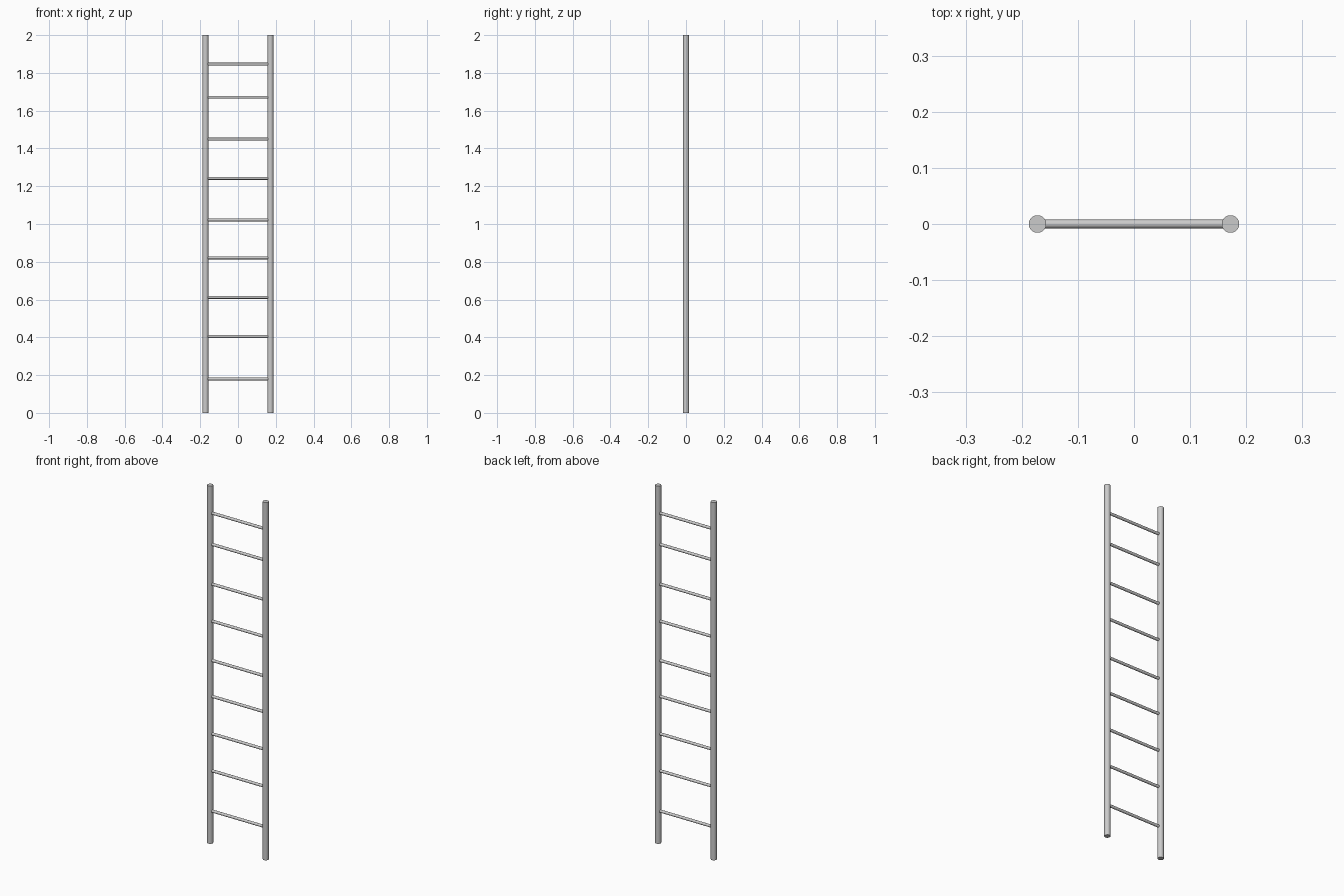
import bpy
from math import pi

if "Cube" in bpy.data.objects:
    bpy.data.objects.remove(bpy.data.objects["Cube"])

RAIL_X, RAIL_R, RUNG_R = 0.172, 0.0156, 0.0078
RUNG_HEIGHTS = (0.18, 0.405, 0.612, 0.821, 1.022, 1.242, 1.449, 1.671, 1.846)


def rod(name, radius, length, location, rotation=(0, 0, 0), sides=32):
    bpy.ops.mesh.primitive_cylinder_add(vertices=sides, radius=radius, depth=length,
                                        location=location, rotation=rotation)
    obj = bpy.context.object
    obj.name = name
    bpy.ops.object.shade_smooth_by_angle()
    return obj


# Upright round rails
for side, label in ((-1, "left"), (1, "right")):
    rod(f"{label}_rail", RAIL_R, 2.0, (side * RAIL_X, 0, 1.0))

# Rungs, unevenly spaced, ending inside the rails
for i, z in enumerate(RUNG_HEIGHTS, 1):
    rod(f"rung_{i}", RUNG_R, 2 * RAIL_X - 0.016, (0, 0, z), (0, pi / 2, 0), 24)
